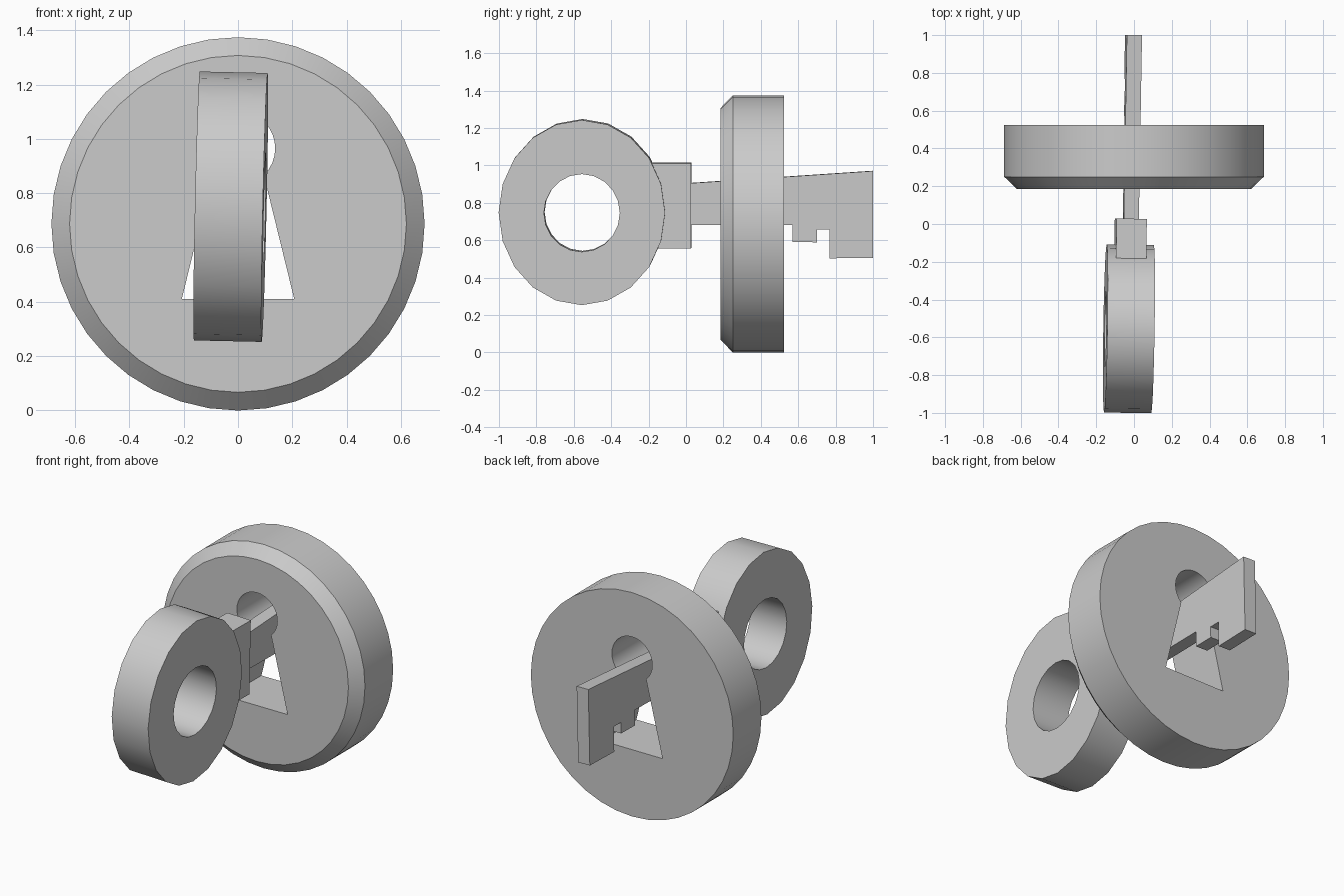
import bpy, bmesh, math
from mathutils import Matrix, Vector

if "Cube" in bpy.data.objects:
    bpy.data.objects.remove(bpy.data.objects["Cube"])


def loft(name, loops, cyclic=False):
    """Skin equal-length point loops; cap the ends, or join last to first."""
    bm = bmesh.new()
    rings = [[bm.verts.new(p) for p in loop] for loop in loops]
    pairs = list(zip(rings, rings[1:]))
    if cyclic:
        pairs.append((rings[-1], rings[0]))
    else:
        bm.faces.new(rings[0])
        bm.faces.new(rings[-1])
    n = len(rings[0])
    for a, b in pairs:
        for i in range(n):
            j = (i + 1) % n
            bm.faces.new((a[i], a[j], b[j], b[i]))
    bmesh.ops.recalc_face_normals(bm, faces=bm.faces)
    mesh = bpy.data.meshes.new(name)
    bm.to_mesh(mesh)
    bm.free()
    obj = bpy.data.objects.new(name, mesh)
    bpy.context.collection.objects.link(obj)
    return obj


def ellipse(cu, cv, ru, rv, n):
    return [(cu + ru * math.cos(2 * math.pi * i / n),
             cv + rv * math.sin(2 * math.pi * i / n)) for i in range(n)]


def at_x(profile, x):
    return [(x, u, v) for u, v in profile]


def at_y(profile, y):
    return [(u, y, v) for u, v in profile]


def smooth(obj):
    bpy.ops.object.select_all(action='DESELECT')
    obj.select_set(True)
    bpy.context.view_layer.objects.active = obj
    bpy.ops.object.shade_smooth_by_angle(angle=math.radians(30))


# Lock disc with bevelled front rim
CZ, R = 0.687, 0.687
disc = loft("lock_disc", [at_y(ellipse(0, CZ, r, r, 40), y)
                          for r, y in ((0.62, 0.185), (R, 0.25), (R, 0.523))])

# Keyhole: round top over a flared slot
keyhole = [(0.137 * math.cos(math.radians(a)), 0.965 + 0.137 * math.sin(math.radians(a)))
           for a in [-46 + 272 * i / 24 for i in range(25)]]
keyhole += [(-0.207, 0.41), (0.207, 0.41)]
cutter = loft("keyhole_cutter", [at_y(keyhole, 0.0), at_y(keyhole, 0.7)])
cut = disc.modifiers.new("keyhole", 'BOOLEAN')
cut.operation, cut.solver, cut.object = 'DIFFERENCE', 'EXACT', cutter
bpy.context.view_layer.objects.active = disc
bpy.ops.object.modifier_apply(modifier=cut.name)
bpy.data.objects.remove(cutter)
smooth(disc)

# Key bow (ring handle)
outer = ellipse(-0.555, 0.75, 0.445, 0.495, 20)
inner = ellipse(-0.555, 0.748, 0.203, 0.208, 20)
T = 0.125
bow = loft("key_bow", [at_x(outer, -T), at_x(outer, T), at_x(inner, T), at_x(inner, -T)],
           cyclic=True)
smooth(bow)

# Collar block
block = [(-0.2, 0.557), (0.028, 0.557), (0.028, 1.013), (-0.2, 1.013)]
collar = loft("key_collar", [at_x(block, -0.08), at_x(block, 0.08)])

# Blade with teeth
teeth = [(0.0, 0.904), (0.0, 0.683), (0.57, 0.683), (0.57, 0.59), (0.70, 0.59),
         (0.70, 0.657), (0.768, 0.657), (0.768, 0.504), (1.0, 0.507), (1.0, 0.971)]
blade = loft("key_blade", [at_x(teeth, -0.04), at_x(teeth, 0.04)])

# The whole key leans slightly in the lock
pivot = Vector((0, 0, 0.75))
lean = (Matrix.Translation(pivot + Vector((-0.018, 0, 0)))
        @ Matrix.Rotation(math.radians(1.26), 4, 'Y')
        @ Matrix.Rotation(math.radians(-0.9), 4, 'Z')
        @ Matrix.Translation(-pivot))
for part in (bow, collar, blade):
    part.data.transform(lean)
